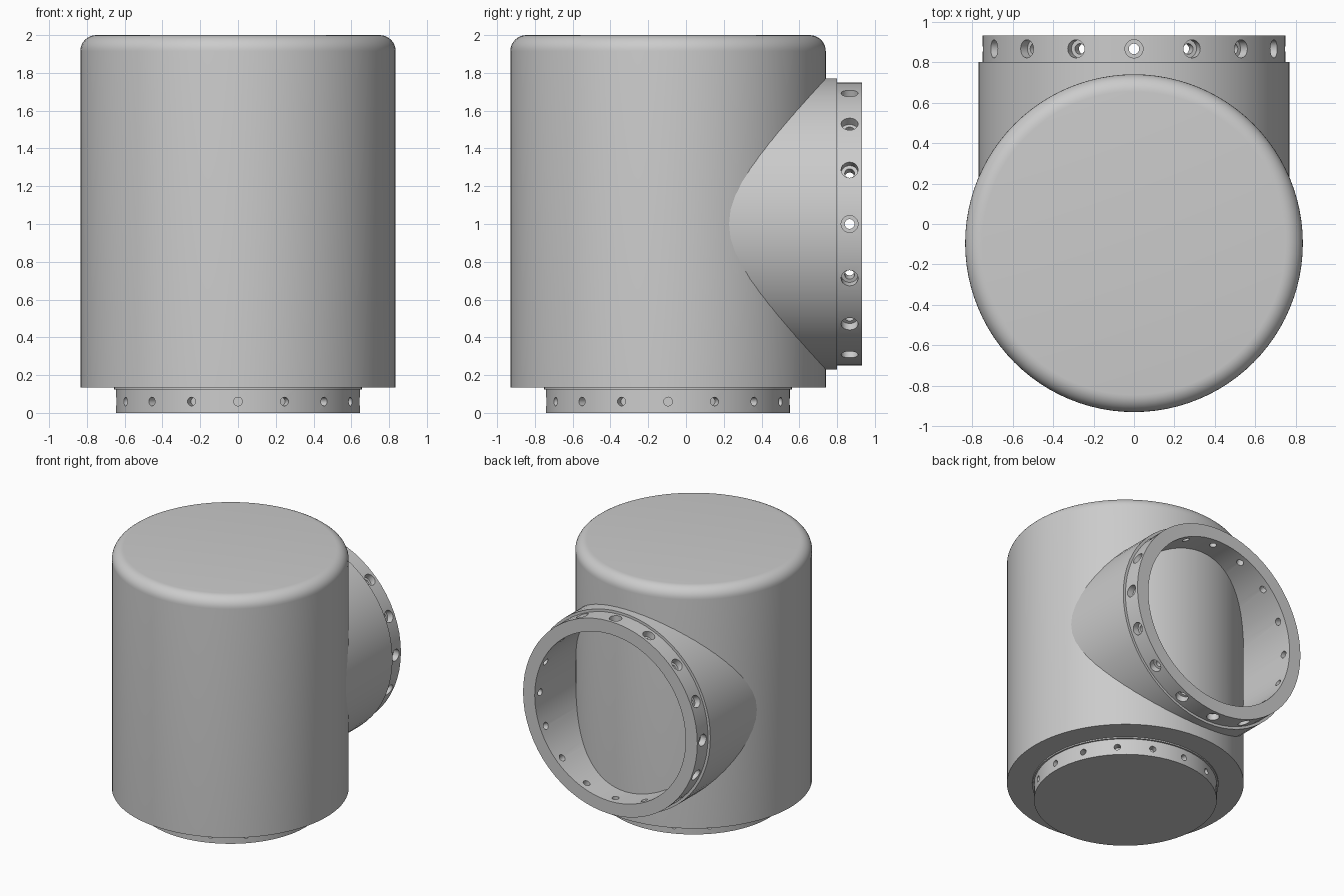
import bpy
import bmesh
from math import pi, sin, cos, radians
from mathutils import Matrix

cube = bpy.data.objects.get("Cube")
if cube:
    bpy.data.objects.remove(cube, do_unlink=True)

# Single painted-metal colour
grey = bpy.data.materials.new("plain grey")
grey.use_nodes = True
colour = (0.6, 0.6, 0.6, 1)
grey.diffuse_color = colour
grey.node_tree.nodes["Principled BSDF"].inputs["Base Color"].default_value = colour


def lathe(bm, profile, segments, matrix, closed=False):
    """Revolve (radius, height) points about local z."""
    rings = []
    for r, h in profile:
        if r == 0:
            rings.append([bm.verts.new(matrix @ Matrix.Translation((0, 0, h)).translation)])
            continue
        rings.append([bm.verts.new(matrix @ Matrix.Translation(
            (r * cos(2 * pi * i / segments), r * sin(2 * pi * i / segments), h)).translation)
            for i in range(segments)])
    pairs = list(zip(rings, rings[1:]))
    if closed:
        pairs.append((rings[-1], rings[0]))
    for a, b in pairs:
        if len(a) == 1 or len(b) == 1:
            bm.faces.new(a if len(b) == 1 else b) if max(len(a), len(b)) > 1 else None
            continue
        for i in range(segments):
            j = (i + 1) % segments
            bm.faces.new((a[i], a[j], b[j], b[i]))
    # A flat end cap replaces the unused centre point
    for ring in rings:
        if len(ring) == 1:
            bm.verts.remove(ring[0])


def finish(name, bm):
    bmesh.ops.recalc_face_normals(bm, faces=bm.faces)
    mesh = bpy.data.meshes.new(name)
    bm.to_mesh(mesh)
    bm.free()
    obj = bpy.data.objects.new(name, mesh)
    bpy.context.collection.objects.link(obj)
    mesh.materials.append(grey)
    return obj


def select(obj):
    bpy.ops.object.select_all(action='DESELECT')
    obj.select_set(True)
    bpy.context.view_layer.objects.active = obj


def drill(obj, base, radius, height, profile, count=16):
    """Cut a ring of radial holes shaped by a revolved profile."""
    bm = bmesh.new()
    for i in range(count):
        place = (base @ Matrix.Rotation(2 * pi * i / count, 4, 'Z')
                 @ Matrix.Translation((radius, 0, height))
                 @ Matrix.Rotation(radians(90), 4, 'Y'))
        lathe(bm, profile, 20, place)
    cutter = finish(obj.name + "_hole_cutter", bm)
    cutter.hide_render = True
    select(obj)
    mod = obj.modifiers.new("holes", 'BOOLEAN')
    mod.operation = 'DIFFERENCE'
    mod.solver = 'EXACT'
    mod.object = cutter
    bpy.ops.object.modifier_apply(modifier=mod.name)
    bpy.data.objects.remove(cutter, do_unlink=True)


def smooth(obj):
    select(obj)
    bpy.ops.object.shade_smooth_by_angle(angle=radians(30))


upright = Matrix.Translation((0, -0.095, 0))
backward = Matrix.Translation((0, 0, 1)) @ Matrix.Rotation(radians(-90), 4, 'X')

# Main drum with a rounded top edge
R, top, fillet = 0.835, 2.0, 0.085
rim = [(R - fillet + fillet * cos(a), top - fillet + fillet * sin(a))
       for a in (pi / 2 * i / 8 for i in range(9))]
bm = bmesh.new()
lathe(bm, [(0, 0.135), (R, 0.135)] + rim + [(0, top)], 96, upright)
smooth(finish("drum_body", bm))

# Solid base spigot with a thin lip and blind holes
bm = bmesh.new()
lathe(bm, [(0, 0), (0.645, 0), (0.645, 0.125), (0.657, 0.125), (0.657, 0.15), (0, 0.15)],
      64, upright)
base = finish("base_spigot", bm)
drill(base, upright, 0.645, 0.06, [(0, -0.05), (0.023, -0.05), (0.023, 0.03), (0, 0.03)])
smooth(base)

# Open side pipe with a stepped flange and counterbored through holes
bm = bmesh.new()
lathe(bm, [(0.65, 0.2), (0.77, 0.2), (0.77, 0.8), (0.75, 0.8), (0.75, 0.932), (0.65, 0.932)],
      64, backward, closed=True)
pipe = finish("back_pipe", bm)
drill(pipe, backward, 0.75, 0.866,
      [(0, -0.16), (0.026, -0.16), (0.026, -0.05), (0.045, -0.05), (0.045, 0.03), (0, 0.03)])
smooth(pipe)
